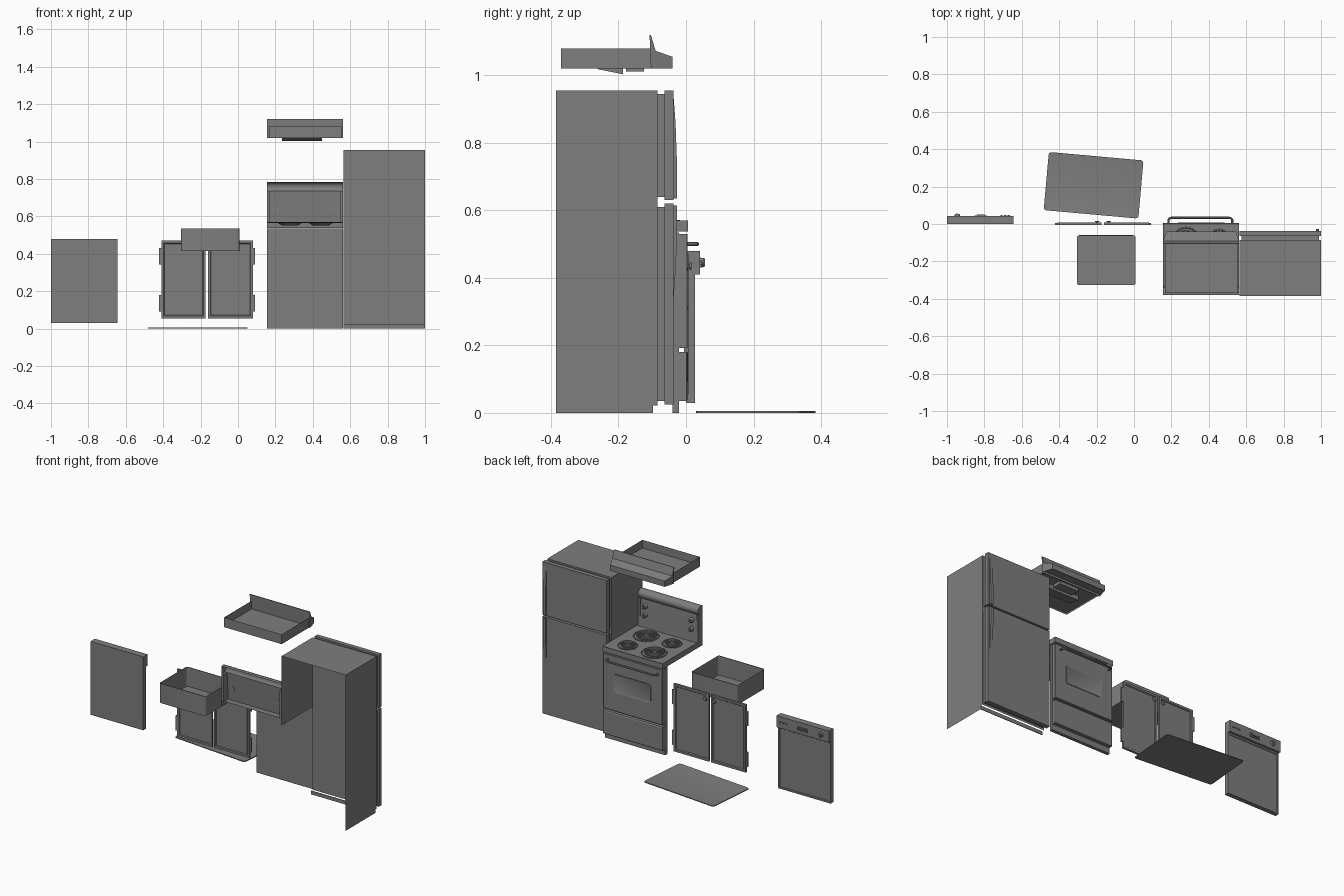
import bpy, bmesh, math
from mathutils import Vector, Matrix

if "Cube" in bpy.data.objects:
    bpy.data.objects.remove(bpy.data.objects["Cube"])

grey = bpy.data.materials.new("appliance_grey")
grey.diffuse_color = (0.21, 0.21, 0.21, 1)
grey.use_nodes = True
grey.node_tree.nodes["Principled BSDF"].inputs["Base Color"].default_value = grey.diffuse_color
DIRS = {'+x': (1, 0, 0), '-x': (-1, 0, 0), '+y': (0, 1, 0), '-y': (0, -1, 0), '+z': (0, 0, 1), '-z': (0, 0, -1)}


def finish(name, bm, smooth=False):
    me = bpy.data.meshes.new(name)
    bm.normal_update()
    bm.to_mesh(me)
    bm.free()
    ob = bpy.data.objects.new(name, me)
    bpy.context.collection.objects.link(ob)
    me.materials.append(grey)
    if smooth:
        bpy.context.view_layer.objects.active = ob
        ob.select_set(True)
        bpy.ops.object.shade_smooth_by_angle(angle=math.radians(35))
        ob.select_set(False)
    return ob


def faces_to(bm, key):
    bm.normal_update()
    return [f for f in bm.faces if f.normal.dot(Vector(DIRS[key])) > 0.95]


def box(name, x, y, z, drop=(), insets=(), bevel=0, bevel_axis=None):
    """Box from ranges; drop = open sides; insets = (side, thickness, depth) steps."""
    bm = bmesh.new()
    bmesh.ops.create_cube(bm, size=1)
    for v in bm.verts:
        v.co = [r[0] + (c + .5) * (r[1] - r[0]) for c, r in zip(v.co, (x, y, z))]
    if bevel:
        edges = [e for e in bm.edges if bevel_axis is None or
                 abs((e.verts[0].co - e.verts[1].co).normalized()[bevel_axis]) > .9]
        bmesh.ops.bevel(bm, geom=edges, offset=bevel, segments=3, profile=.5, affect='EDGES')
    for key, t, d in insets:
        fs = faces_to(bm, key)
        f = max(fs, key=lambda q: q.index if len(fs) == 1 else q.calc_area())
        bmesh.ops.inset_region(bm, faces=[f], thickness=t, depth=0)
        for v in f.verts:
            v.co += Vector(DIRS[key]) * d
    for key in drop:
        bmesh.ops.delete(bm, geom=faces_to(bm, key), context='FACES')
    return finish(name, bm, bool(bevel))


def prism(name, pts, x0, x1, insets=None, drop=(), smooth=False):
    """Extrude a (y, z) profile along x."""
    bm = bmesh.new()
    insets = insets or [0] * len(pts)
    a = [bm.verts.new((x0 + i, *p)) for p, i in zip(pts, insets)]
    b = [bm.verts.new((x1 - i, *p)) for p, i in zip(pts, insets)]
    bm.faces.new(a)
    bm.faces.new(b)
    for i in range(len(a)):
        j = (i + 1) % len(a)
        bm.faces.new((a[i], a[j], b[j], b[i]))
    bmesh.ops.recalc_face_normals(bm, faces=bm.faces)
    for key in drop:
        bmesh.ops.delete(bm, geom=faces_to(bm, key), context='FACES')
    return finish(name, bm, smooth)


def sheet(name, pts):
    bm = bmesh.new()
    bm.faces.new([bm.verts.new(p) for p in pts])
    return finish(name, bm)


def cone(name, c, r1, r2, h, axis='y', seg=20, caps=True):
    bm = bmesh.new()
    bmesh.ops.create_cone(bm, segments=seg, radius1=r1, radius2=r2, depth=h, cap_ends=caps)
    rot = Matrix.Rotation(-math.pi / 2, 4, 'X') if axis == 'y' else Matrix()
    bm.transform(Matrix.Translation(c) @ rot)
    return finish(name, bm, True)


def tube(name, pts, r, res=1):
    cu = bpy.data.curves.new(name, 'CURVE')
    cu.dimensions = '3D'
    cu.bevel_depth, cu.bevel_resolution, cu.use_fill_caps = r, res, True
    sp = cu.splines.new('POLY')
    sp.points.add(len(pts) - 1)
    for p, q in zip(sp.points, pts):
        p.co = (*q, 1)
    tmp = bpy.data.objects.new(name + "_path", cu)
    bpy.context.collection.objects.link(tmp)
    me = bpy.data.meshes.new_from_object(tmp.evaluated_get(bpy.context.evaluated_depsgraph_get()))
    bpy.data.objects.remove(tmp)
    bm = bmesh.new()
    bm.from_mesh(me)
    return finish(name, bm, True)


# Fridge: open shell, left side only above the stove, no back or bottom
L, R, T = .565, 1.0, .955
sheet("fridge_top", [(L, -.385, T), (R, -.385, T), (R, -.085, T), (L, -.085, T)])
sheet("fridge_right_side", [(R, -.385, 0), (R, -.1, 0), (R, -.1, .022), (R, -.085, .022), (R, -.085, T), (R, -.385, T)])
sheet("fridge_left_side", [(L, -.385, .53), (L, -.385, T), (L, -.085, T), (L, -.085, .53)])
sheet("fridge_face", [(L, -.085, .022), (L, -.085, T), (R, -.085, T), (R, -.085, .022)])
box("fridge_kick_plate", (L, R), (-.102, -.098), (0, .022))
for n, z0, z1 in (("lower", .025, .62), ("freezer", .63, T)):
    box(f"fridge_{n}_gasket", (L + .01, R - .01), (-.085, -.064), (z0 + .01, z1 - .01))
    box(f"fridge_{n}_door", (L, R), (-.064, -.037), (z0, z1))
prism("freezer_handle", [(-.037, .635), (-.026, .635), (-.026, .72), (-.031, .86), (-.037, .94)], .972, .99)
prism("fridge_handle", [(-.037, .615), (-.026, .615), (-.026, .53), (-.031, .42), (-.037, .335)], .972, .99)

# Stove: front slab, thin cooktop, no sides or back
L, R = .155, .562
box("stove_front_frame", (L, R), (-.04, -.02), (0, .535))
box("oven_door", (L + .002, R - .002), (-.02, .003), (.192, .53),
    insets=[('+y', .003, .002)])
box("stove_drawer", (L + .002, R - .002), (-.02, .002), (.035, .18), insets=[('+y', .008, .003)])
box("oven_window_frame", (.235, .485), (.004, .008), (.308, .422), bevel=.014, bevel_axis=1,
    insets=[('+y', .005, -.002)])
tube("oven_handle", [(.185, 0, .5), (.185, .022, .5), (.19, .03, .5), (.2, .033, .5), (.51, .033, .5),
                     (.52, .03, .5), (.525, .022, .5), (.525, 0, .5)], .006, 2)
box("cooktop", (L, R), (-.38, .006), (.537, .57), drop=('-y', '-z'), insets=[('+z', .012, -.004)])

# Coil burners with drip bowls
for i, (x, y, r) in enumerate([(.278, -.09, .07), (.455, -.085, .054), (.442, -.246, .07), (.268, -.247, .054)]):
    cone(f"drip_bowl_{i}", (x, y, .56), r * .6, r, .016, 'z', 24).data.polygons
    tube(f"burner_rim_{i}", [(x + r * math.cos(a * math.tau / 24), y + r * math.sin(a * math.tau / 24), .569)
                             for a in range(25)], .0035)
    turns = 4 if r > .06 else 3
    pts = []
    for k in range(turns * 20 + 1):
        q = r * (.2 + .68 * k / (turns * 20))
        a = k * math.tau / 20
        pts.append((x + q * math.cos(a), y + q * math.sin(a), .574))
    tube(f"burner_coil_{i}", pts, .004)

# Stove backsplash with rolled top, open at the back
prism("backsplash", [(-.335, .566), (-.347, .735), (-.34, .745), (-.337, .757), (-.34, .77), (-.35, .78),
                     (-.365, .785), (-.38, .782), (-.38, .566)], L, R, drop=('-y', '-z'), smooth=True)
for n, x0 in (("left", L), ("right", R - .014)):
    box(f"backsplash_{n}_end", (x0, x0 + .014), (-.38, -.338), (.568, .735))
for i, (x, z) in enumerate([(.2, .64), (.2, .695), (.515, .64), (.515, .695)]):
    cone(f"stove_knob_{i}", (x, -.334, z), .015, .012, .018, seg=16)
    box(f"stove_knob_grip_{i}", (x - .003, x + .003), (-.33, -.32), (z - .012, z + .012))

# Range hood: open tray, flared front, lamp underneath
box("hood_tray", (.165, .555), (-.37, -.1), (1.02, 1.08), drop=('+z', '-z'))
sheet("hood_floor", [(.165, -.37, 1.03), (.555, -.37, 1.03), (.555, -.1, 1.03), (.165, -.1, 1.03)])
prism("hood_front", [(-.104, 1.02), (-.108, 1.12), (-.104, 1.12), (-.09, 1.072), (-.04, 1.055), (-.04, 1.02)],
      .155, .562, [0, 0, 0, 0, .018, .018], drop=('-z',))
sheet("hood_front_underside", [(.155, -.104, 1.03), (.562, -.104, 1.03), (.544, -.04, 1.03), (.173, -.04, 1.03)])
prism("hood_filter", [(-.262, 1.03), (-.262, 1.018), (-.187, 1.003), (-.187, 1.03)], .235, .45)
box("hood_lamp_cover", (.29, .42), (-.178, -.124), (1.011, 1.03))

# Sink basin: thin open box with rounded corners and a rim
box("sink_basin", (-.305, .008), (-.327, -.06), (.415, .535), drop=('+z',), bevel=.012, bevel_axis=2)
bpy.context.object.data.update()
for ax, rng in (("front", (-.327, -.323)), ("back", (-.064, -.06))):
    box(f"sink_{ax}_rim", (-.295, -.002), rng, (.53, .535))

# Cabinet doors with recessed panels, hinges and knobs
for n, x0, x1, hx, kx in (("left", -.41, -.173, -.416, -.197), ("right", -.16, .08, .084, -.136)):
    box(f"cabinet_{n}_door", (x0, x1), (-.006, .007), (.055, .47),
        insets=[('+y', .018, 0), ('+y', .006, -.005), ('-y', .018, 0), ('-y', .006, -.004)])
    for m, z0 in (("lower", .092), ("upper", .342)):
        box(f"cabinet_{n}_{m}_hinge", (hx - .006, hx + .008), (-.005, .006), (z0, z0 + .088))
    cone(f"cabinet_{n}_knob_stem", (kx, .009, .435), .005, .005, .008, seg=12)
    cone(f"cabinet_{n}_knob", (kx, .013, .435), .013, .010, .006, seg=16)

# Dishwasher front: hollow door and control panel
L, R = -1.0, -.643
box("dishwasher_door", (L, R), (0, .027), (.03, .41), insets=[('+y', .014, 0), ('+y', .003, -.003)])
box("dishwasher_control_panel", (L, R), (0, .042), (.41, .48), insets=[('+y', .004, 0)])
box("dishwasher_latch_frame", (-.852, -.785), (.042, .046), (.43, .452), insets=[('+y', .003, 0), ('+y', .002, -.006)])
box("dishwasher_latch", (-.84, -.797), (.04, .05), (.44, .447))
cone("dishwasher_dial", (-.945, .047, .445), .015, .013, .012)
box("dishwasher_dial_grip", (-.948, -.942), (.05, .056), (.433, .457))
for i in range(3):
    box(f"dishwasher_button_{i}", (-.715 + i * .02, -.702 + i * .02), (.042, .047), (.44, .45))

# Floor mat, turned slightly, with a raised border
mat = box("floor_mat", (-.254, .254), (-.156, .156), (0, .005), bevel=.014, bevel_axis=2,
          insets=[('+z', .006, -.001)])
mat.location = (-.216, .207, 0)
mat.rotation_euler.z = math.radians(-5.1)
